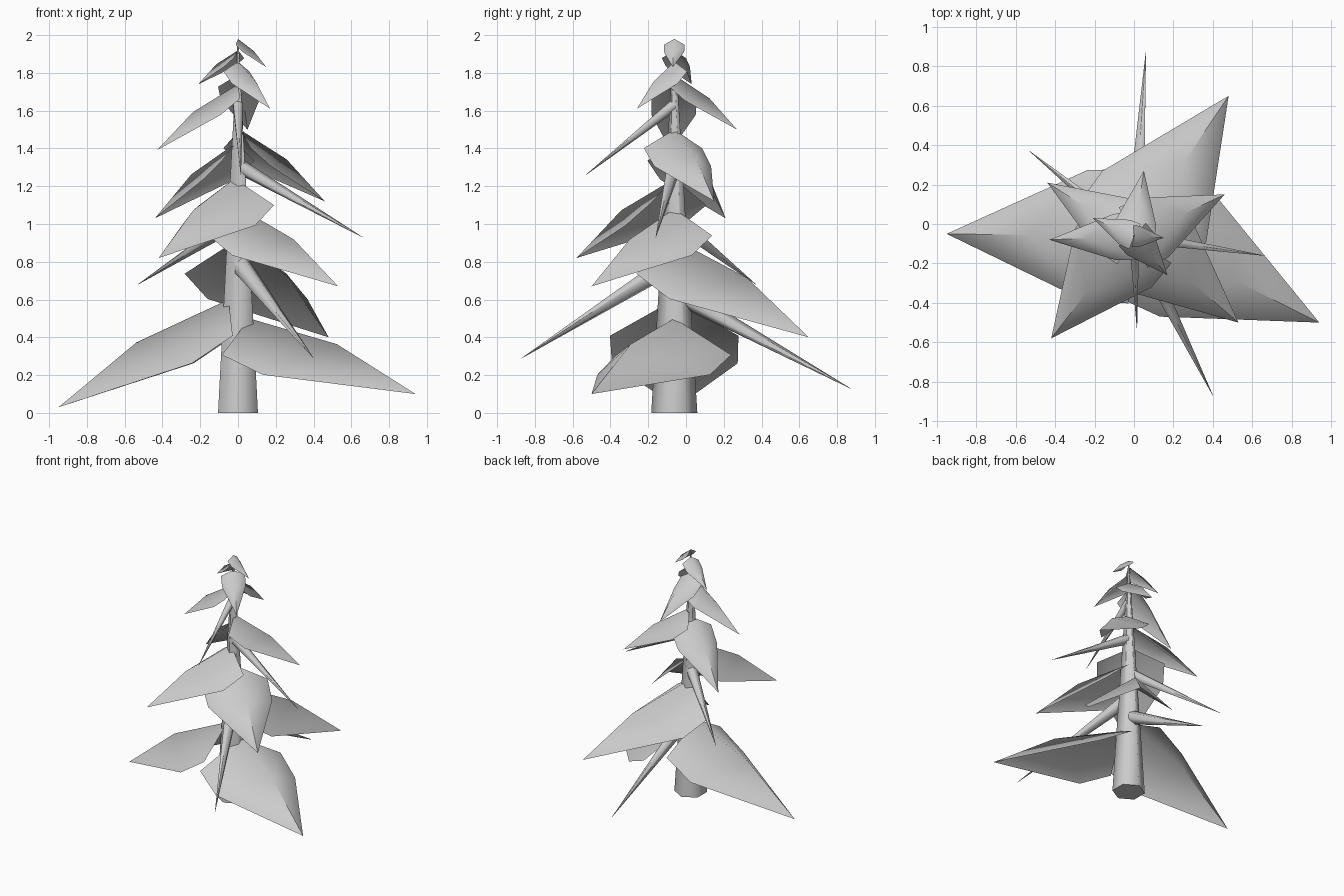
import bpy, bmesh
from mathutils import Vector, Matrix

if "Cube" in bpy.data.objects:
    bpy.data.objects.remove(bpy.data.objects["Cube"])

TRUNK_Y = -0.062


def finish(name, bm, angle=1.2):
    mesh = bpy.data.meshes.new(name)
    bm.to_mesh(mesh)
    bm.free()
    ob = bpy.data.objects.new(name, mesh)
    bpy.context.collection.objects.link(ob)
    bpy.ops.object.select_all(action='DESELECT')
    ob.select_set(True)
    bpy.context.view_layer.objects.active = ob
    bpy.ops.object.shade_smooth_by_angle(angle=angle)
    return ob


def cone(name, a, b, r1, r2, sides=6):
    a, b = Vector(a), Vector(b)
    d = b - a
    bm = bmesh.new()
    bmesh.ops.create_cone(bm, cap_ends=True, segments=sides, radius1=r1,
                          radius2=r2, depth=d.length)
    rot = d.to_track_quat('Z', 'Y').to_matrix().to_4x4()
    bm.transform(Matrix.Translation((a + b) / 2) @ rot)
    return finish(name, bm)


def needle_sheet(name, base, tip, half):
    """Drooping folded sheet: raised spine, two lower shoulders and wide points."""
    base, tip = Vector(base), Vector(tip)
    u = tip - base
    n = u.length
    u.normalize()
    side = Vector((0, 0, 1)).cross(u).normalized()
    up = u.cross(side)
    drop = 0.54 * half

    def pt(along, lat, height):
        return base + u * along * n + side * lat + up * height

    bm = bmesh.new()
    b, m, t = [bm.verts.new(p) for p in (base, pt(0.5, 0, 0.065 * n), tip)]
    for s in (1, -1):
        sh = bm.verts.new(pt(0.075, s * half, -drop * 0.96))
        wd = bm.verts.new(pt(0.32, s * half * 0.98, -drop))
        for f in ((b, sh, m), (sh, wd, m), (wd, t, m)):
            bm.faces.new(f if s < 0 else f[::-1])
    bmesh.ops.recalc_face_normals(bm, faces=bm.faces)
    if sum(f.normal.z for f in bm.faces) < 0:
        bmesh.ops.reverse_faces(bm, faces=bm.faces)
    return finish(name, bm)


# Tapered six-sided trunk
cone("trunk", (0, TRUNK_Y, 0), (0, TRUNK_Y, 1.96), 0.122, 0.004)

# Foliage sheets: base x, base z, tip, half width
sheets = [
    (-0.05, 0.60, (-0.95, -0.05, 0.03), 0.34),
    (0.06, 0.50, (0.94, -0.50, 0.10), 0.34),
    (0.00, 0.92, (0.48, 0.65, 0.40), 0.325),
    (0.02, 1.08, (0.53, -0.50, 0.67), 0.25),
    (-0.02, 1.24, (-0.42, -0.58, 0.82), 0.25),
    (-0.01, 1.43, (-0.44, 0.21, 1.03), 0.16),
    (0.01, 1.50, (0.46, 0.15, 1.12), 0.17),
    (0.00, 1.74, (-0.43, -0.08, 1.39), 0.12),
    (0.00, 1.79, (0.05, 0.27, 1.50), 0.105),
    (0.00, 1.86, (0.17, -0.26, 1.61), 0.09),
    (0.00, 1.92, (-0.21, 0.03, 1.74), 0.07),
    (0.00, 1.98, (0.15, -0.07, 1.83), 0.055),
]
for i, (x, z, tip, half) in enumerate(sheets, 1):
    needle_sheet(f"foliage_{i}", (x, TRUNK_Y, z), tip, half)

# Bare pointed branches: start height, tip, root radius
branches = [
    (0.64, (0.06, 0.87, 0.13), 0.055),
    (0.80, (0.40, -0.87, 0.29), 0.055),
    (1.02, (-0.53, 0.37, 0.68), 0.045),
    (1.31, (0.66, -0.16, 0.93), 0.04),
    (1.63, (0.015, -0.53, 1.26), 0.03),
]
for i, (z, tip, r) in enumerate(branches, 1):
    cone(f"branch_{i}", (0, TRUNK_Y, z), tip, r, 0.001)
